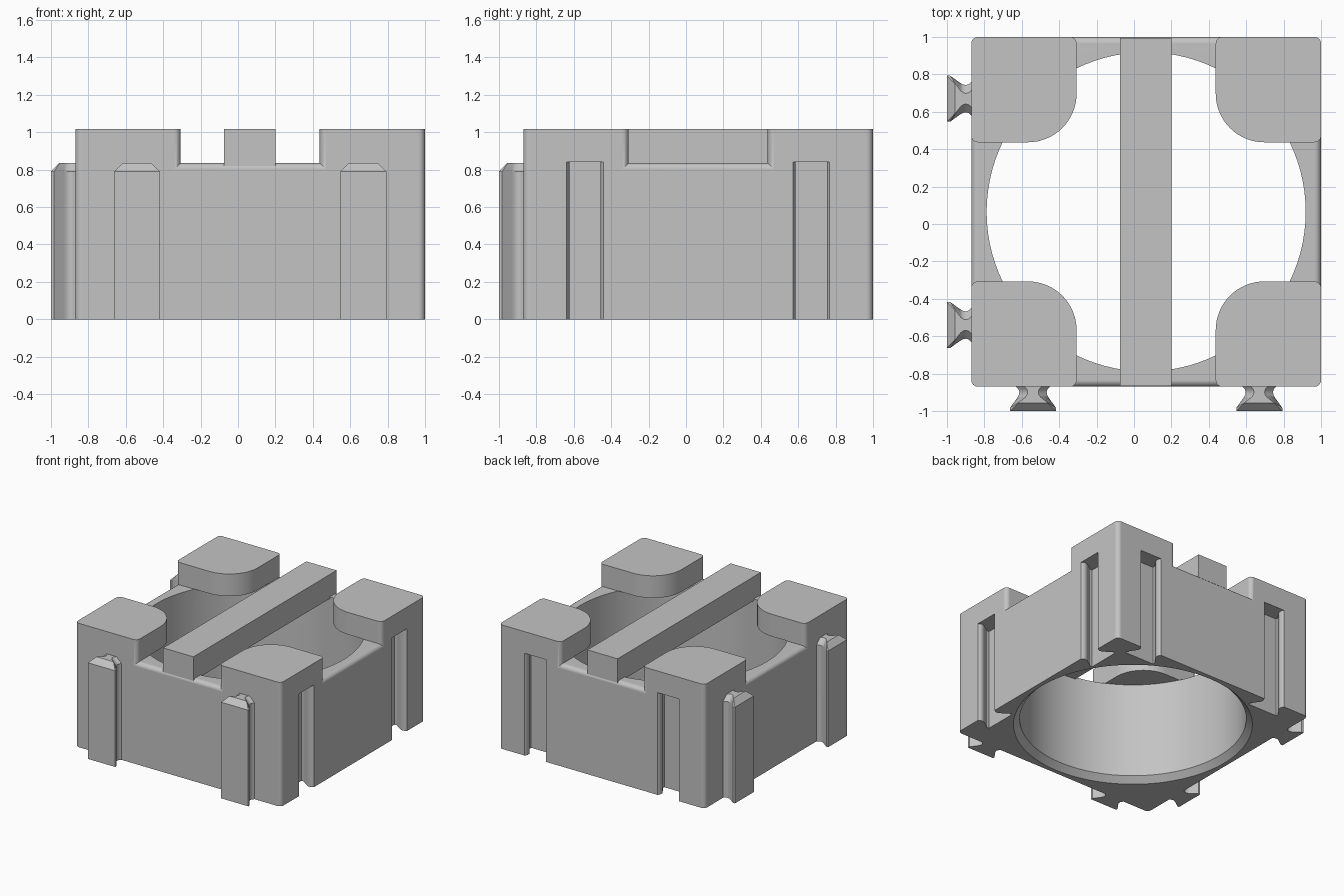
import bpy, bmesh, math

cube = bpy.data.objects.get("Cube")
if cube:
    bpy.data.objects.remove(cube, do_unlink=True)

C = 0.065        # centre of the square block in x and y
H = 0.935        # half width of the block
DECK = 0.835     # height of the block between the corner posts
TOP = 1.018      # height of the posts and the bar
CLIPS = (-0.605, 0.605)   # clip positions along a side

grey = bpy.data.materials.new("light grey")
grey.use_nodes = True
colour = (0.55, 0.55, 0.55, 1)
grey.diffuse_color = colour
grey.node_tree.nodes["Principled BSDF"].inputs["Base Color"].default_value = colour


def loft(name, rings, turns=0):
    """Closed solid through rings (2D outline, z), turned by quarter turns about the block centre."""
    bm = bmesh.new()
    loops = []
    for pts, z in rings:
        for _ in range(turns):
            pts = [(-y, x) for x, y in pts]
        loops.append([bm.verts.new((round(x + C, 5), round(y + C, 5), z)) for x, y in pts])
    n = len(loops[0])
    for a, b in zip(loops, loops[1:]):
        for i in range(n):
            j = (i + 1) % n
            bm.faces.new((a[i], a[j], b[j], b[i]))
    bm.faces.new(loops[0][::-1])
    bm.faces.new(loops[-1])
    bmesh.ops.recalc_face_normals(bm, faces=bm.faces)
    mesh = bpy.data.meshes.new(name)
    bm.to_mesh(mesh)
    bm.free()
    mesh.materials.append(grey)
    ob = bpy.data.objects.new(name, mesh)
    bpy.context.collection.objects.link(ob)
    return ob


def arc(cx, cy, r, start, steps):
    """Quarter circle, counter-clockwise."""
    angles = [math.radians(start + 90 * i / steps) for i in range(steps + 1)]
    return [(cx + r * math.cos(a), cy + r * math.sin(a)) for a in angles]


def circle(r):
    n = 96
    return [(r * math.cos(math.tau * i / n), r * math.sin(math.tau * i / n)) for i in range(n)]


def octagon(h, cut):
    """Square of half width h with cut corners."""
    k = h - cut
    return [(h, -k), (h, k), (k, h), (-k, h), (-h, k), (-h, -k), (-k, -h), (k, -h)]


def on_side(half, offset):
    """Symmetric outline from (half width, depth) points, set on the back side."""
    pts = half + [(-w, d) for w, d in reversed(half)]
    return [(w + offset, d + H) for w, d in pts]


def combine(target, other, operation):
    mod = target.modifiers.new("combine", 'BOOLEAN')
    mod.operation = operation
    mod.solver = 'MANIFOLD'
    mod.object = other
    bpy.context.view_layer.objects.active = target
    bpy.ops.object.modifier_apply(modifier=mod.name)
    bpy.data.objects.remove(other, do_unlink=True)


def smooth(ob):
    bpy.ops.object.select_all(action='DESELECT')
    ob.select_set(True)
    bpy.context.view_layer.objects.active = ob
    bpy.ops.object.shade_smooth_by_angle(angle=math.radians(28))
    ob.modifiers.new("flat face shading", 'WEIGHTED_NORMAL').keep_sharp = True


# Block with rounded upper edges; its cut corners lie inside the posts
r = 0.035
rings = [(octagon(H, 0.2), 0)]
for i in range(7):
    a = math.radians(15 * i)
    rings.append((octagon(H - r + r * math.cos(a), 0.2), DECK - r + r * math.sin(a)))
body = loft("body", rings)

# Corner posts, each with a broad round inner corner
IN, R = 0.372, 0.26
post = (arc(H - r, H - r, r, 0, 6) + arc(IN + r, H - r, r, 90, 6)
        + arc(IN + R, IN + R, R, 180, 16) + arc(H - r, IN + r, r, 270, 6))
for k in range(4):
    combine(body, loft("post", [(post, 0), (post, TOP)], k), 'UNION')

# Round bore with a chamfered lower rim
bore = loft("bore", [(circle(0.92), -0.02), (circle(0.853), 0.047), (circle(0.853), DECK + 0.001)])
combine(body, bore, 'DIFFERENCE')

# Dovetail slots in the back and left sides
slot = [(0.1, 0.02), (0.098, 0), (0.089, -0.012), (0.084, -0.028), (0.086, -0.046),
        (0.096, -0.064), (0.135, -0.12), (0.135, -0.14)]
for turns in (0, 3):
    for offset in CLIPS:
        outline = on_side(slot, offset)
        combine(body, loft("slot", [(outline, -0.05), (outline, 0.84)], turns), 'DIFFERENCE')
smooth(body)

# Dovetail clips with chamfered tops on the front and right sides
clip = [(0.095, -0.01), (0.09, 0), (0.078, 0.012), (0.073, 0.028), (0.076, 0.045),
        (0.086, 0.062), (0.123, 0.113), (0.123, 0.13)]
tip = [(0.05, -0.01), (0.045, 0), (0.033, 0.012), (0.028, 0.028), (0.031, 0.042),
       (0.041, 0.056), (0.078, 0.084), (0.078, 0.086)]
for turns, where in ((2, "front"), (1, "right")):
    for i, offset in enumerate(CLIPS):
        base, peak = on_side(clip, offset), on_side(tip, offset)
        smooth(loft(f"{where}_clip_{i + 1}", [(base, 0), (base, 0.79), (peak, DECK)], turns))

# Bar across the top from front to back
bar = [(-0.14, 0.005 - H), (0.135, 0.005 - H), (0.135, H - 0.005), (-0.14, H - 0.005)]
loft("cross_bar", [(bar, 0.82), (bar, TOP)])
